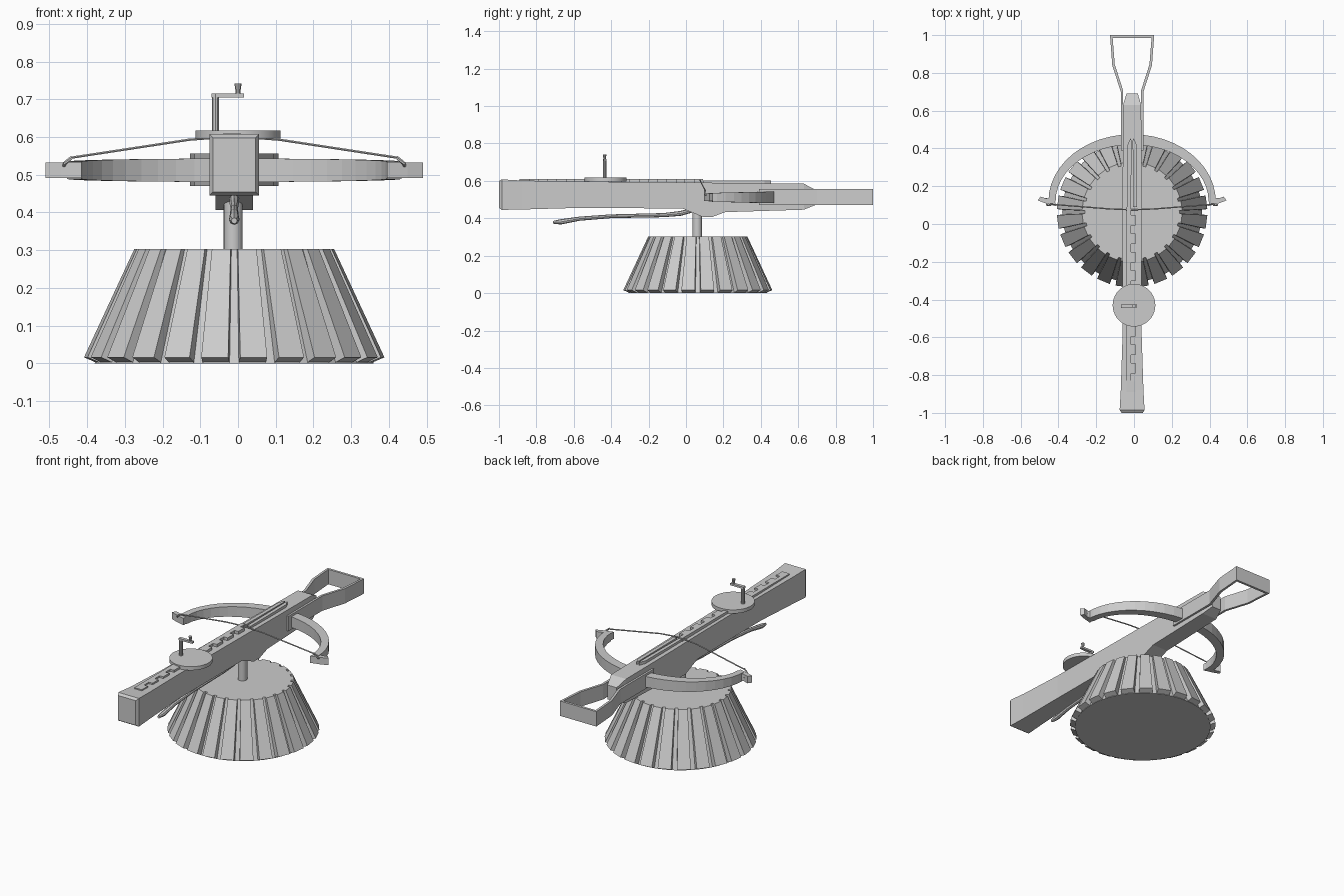
import bpy, bmesh, math
from mathutils import Vector, Matrix

old = bpy.data.objects.get("Cube")
if old:
    bpy.data.objects.remove(old, do_unlink=True)

grey = bpy.data.materials.new("weathered_grey")
grey.use_nodes = True
grey.diffuse_color = (0.6, 0.6, 0.6, 1)
grey.node_tree.nodes["Principled BSDF"].inputs["Base Color"].default_value = (0.6, 0.6, 0.6, 1)

CX = -0.01           # centre line of the weapon
BASE_Y = 0.063       # centre of the stand


def finish(name, bm):
    bmesh.ops.recalc_face_normals(bm, faces=bm.faces)
    mesh = bpy.data.meshes.new(name)
    bm.to_mesh(mesh)
    bm.free()
    mesh.materials.append(grey)
    obj = bpy.data.objects.new(name, mesh)
    bpy.context.collection.objects.link(obj)
    return obj


def loft(name, rings):
    """Skin a row of equal rings and cap both ends."""
    bm = bmesh.new()
    rows = [[bm.verts.new(p) for p in ring] for ring in rings]
    n = len(rows[0])
    for a, b in zip(rows, rows[1:]):
        for i in range(n):
            j = (i + 1) % n
            bm.faces.new((a[i], a[j], b[j], b[i]))
    bm.faces.new(rows[0])
    bm.faces.new(rows[-1])
    return finish(name, bm)


def tube(name, points, radii, sides=8):
    pts = [Vector(p) for p in points]
    rings = []
    for i, p in enumerate(pts):
        d = (pts[min(i + 1, len(pts) - 1)] - pts[max(i - 1, 0)]).normalized()
        rot = d.to_track_quat('Z', 'Y')
        rings.append([p + rot @ Vector((radii[i] * math.cos(t), radii[i] * math.sin(t), 0))
                      for t in (math.tau * k / sides for k in range(sides))])
    return loft(name, rings)


def cone(name, x, y, z0, z1, r0, r1, sides=32):
    bm = bmesh.new()
    bmesh.ops.create_cone(bm, cap_ends=True, segments=sides, radius1=r0, radius2=r1, depth=z1 - z0,
                          matrix=Matrix.Translation((x, y, (z0 + z1) / 2)))
    return finish(name, bm)


def prism(name, outline, z0, z1):
    return loft(name, [[(x, y, z) for x, y in outline] for z in (z0, z1)])


def smooth(obj):
    bpy.ops.object.select_all(action='DESELECT')
    obj.select_set(True)
    bpy.context.view_layer.objects.active = obj
    bpy.ops.object.shade_smooth_by_angle(angle=math.radians(30))


# Stand: tapered drum clad in separate sloping planks
smooth(cone("stand_drum", CX, BASE_Y, 0, 0.303, 0.37, 0.25, 48))
PLANKS = 24
for k in range(PLANKS):
    turn = Matrix.Translation((CX, BASE_Y, 0)) @ Matrix.Rotation(math.tau * (k + 0.5) / PLANKS, 4, 'Z')
    bottom = [(0.36, 0, 0.036), (0.397, 0.016, 0.036)]
    top = [(0.243, 0.303, 0.025), (0.264, 0.303, 0.025)]
    rings = []
    for (ri, zi, w), (ro, zo, _) in (bottom, top):
        ring = [(ri, -w, zi), (ro, -w, zo), (ro, w, zo), (ri, w, zi)]
        rings.append([turn @ Vector(p) for p in ring])
    loft("stand_plank", rings)
smooth(cone("stand_post", CX - 0.003, 0.06, 0.29, 0.46, 0.025, 0.025, 20))

# Stock: rectangular stations along y (y, half width, bottom, top)
stations = [(-1.0, 0.056, 0.455, 0.598), (-0.985, 0.066, 0.445, 0.608), (-0.88, 0.06, 0.447, 0.602),
            (-0.6, 0.051, 0.455, 0.597), (-0.02, 0.05, 0.453, 0.592), (0.09, 0.05, 0.407, 0.591),
            (0.14, 0.05, 0.407, 0.59), (0.21, 0.05, 0.433, 0.589), (0.63, 0.048, 0.446, 0.585),
            (0.69, 0.03, 0.47, 0.553)]
loft("stock", [[(CX - w, y, a), (CX + w, y, a), (CX + w, y, b), (CX - w, y, b)]
               for y, w, a, b in stations])

# Stirrup strap: outer and inner half widths mirrored into one loop
strap = [((0.06, 0.39), (0.047, 0.39)), ((0.06, 0.7), (0.047, 0.705)),
         ((0.105, 0.84), (0.092, 0.845)), ((0.117, 1.0), (0.103, 0.986))]
path = [(1, s) for s in strap] + [(-1, s) for s in reversed(strap)]
loft("stirrup", [[(CX + m * o[0], o[1], 0.47), (CX + m * o[0], o[1], 0.556),
                  (CX + m * i[0], i[1], 0.556), (CX + m * i[0], i[1], 0.47)]
                 for m, (o, i) in path])

# Bow limbs: tapering elliptical arc
SEG = 24
rings = []
for k in range(SEG + 1):
    t = math.pi * k / SEG
    c, s = math.cos(t), math.sin(t)
    h = 0.023 + 0.008 * s
    outer, inner = (CX + 0.443 * c, 0.12 + 0.355 * s), (CX + 0.405 * c, 0.12 + 0.30 * s)
    rings.append([(*outer, 0.512 - h), (*outer, 0.512 + h), (*inner, 0.512 + h), (*inner, 0.512 - h)])
bow = loft("bow", rings)

# Bow tips with string horns
for side, label in ((1, "left"), (-1, "right")):
    outline = [(0.405, 0.095), (0.46, 0.11), (0.5, 0.125), (0.485, 0.145), (0.455, 0.135), (0.41, 0.145)]
    prism(label + "_bow_tip", [(CX + side * x, y) for x, y in outline], 0.492, 0.532)
    tube(label + "_string_loop", [(CX + side * 0.455, 0.135, 0.51), (CX + side * 0.45, 0.10, 0.53),
                                  (CX + side * 0.43, 0.10, 0.547)], [0.005] * 3, 6)

# Bow string drawn over the top of the stock
tube("bow_string", [(CX + 0.435, 0.105, 0.545), (CX + 0.12, 0.08, 0.593), (CX, 0.075, 0.602),
                    (CX - 0.12, 0.08, 0.593), (CX - 0.435, 0.105, 0.545)], [0.0035] * 5, 6)

# Toothed rack on the top of the stock
rack = [(CX - 0.03, 0.09), (CX - 0.03, -0.89), (CX + 0.018, -0.89)]
TEETH = 10
pitch = 0.98 / TEETH
for k in range(TEETH):
    y = -0.89 + k * pitch
    rack += [(CX + 0.018, y + 0.055), (CX - 0.006, y + 0.055),
             (CX - 0.006, y + pitch), (CX + 0.018, y + pitch)]
prism("toothed_rack", rack[:-1], 0.585, 0.609)

# Bolt groove rails
for side, label in ((1, "left"), (-1, "right")):
    prism(label + "_groove_rail", [(CX + side * x, y) for x, y in
          ((0.006, 0.09), (0.026, 0.09), (0.024, 0.42), (0.008, 0.455), (0.003, 0.44))], 0.58, 0.603)

# Winding wheel and crank
smooth(cone("winding_wheel", 0, -0.43, 0.596, 0.617, 0.113, 0.113, 40))
cone("crank_post", -0.06, -0.435, 0.61, 0.715, 0.01, 0.01, 10)
prism("crank_arm", [(-0.07, -0.445), (0.016, -0.441), (0.016, -0.425), (-0.07, -0.425)], 0.705, 0.716)
cone("crank_knob", 0, -0.435, 0.714, 0.742, 0.006, 0.01, 10)

# Long trigger lever hanging under the stock
lever = tube("trigger_lever", [(CX, 0.04, 0.445), (CX, -0.03, 0.426), (CX, -0.12, 0.417), (CX, -0.4, 0.411),
                               (CX, -0.57, 0.398), (CX, -0.67, 0.381), (CX, -0.71, 0.378)],
             [0.012, 0.013, 0.011, 0.01, 0.011, 0.014, 0.008], 8)
smooth(lever)
